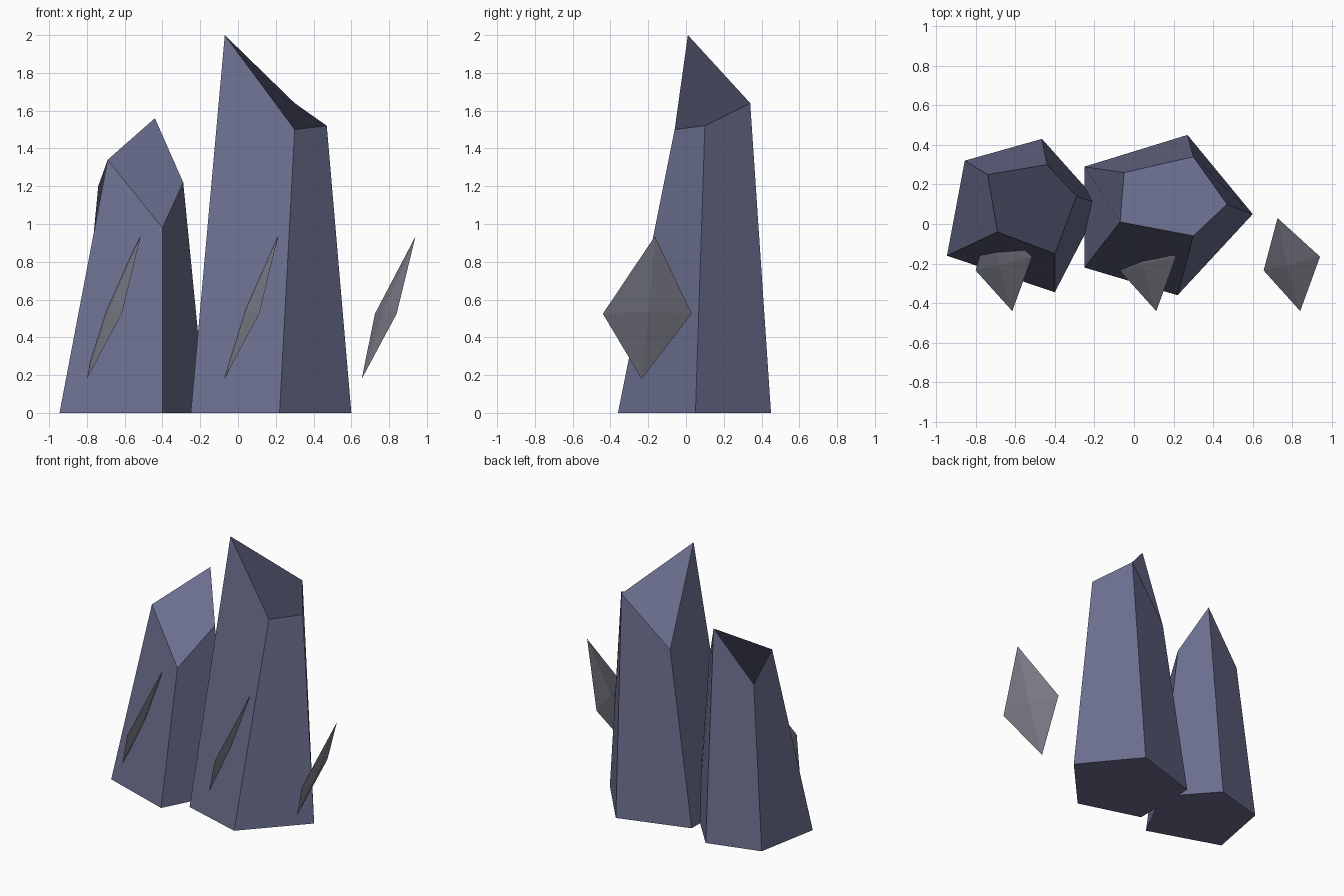
import bpy
from mathutils import Vector

if "Cube" in bpy.data.objects:
    bpy.data.objects.remove(bpy.data.objects["Cube"])


def material(name, rgb):
    m = bpy.data.materials.new(name)
    m.diffuse_color = (*rgb, 1)
    m.use_nodes = True
    m.node_tree.nodes["Principled BSDF"].inputs["Base Color"].default_value = m.diffuse_color
    return m


def build(name, verts, faces, mat):
    me = bpy.data.meshes.new(name)
    me.from_pydata([tuple(v) for v in verts], [], faces)
    me.materials.append(mat)
    me.update()
    ob = bpy.data.objects.new(name, me)
    bpy.context.collection.objects.link(ob)
    return ob


def crystal(name, base, top, mat):
    """Tapered prism with an uneven cap; both rings run counter-clockwise."""
    n = len(base)
    verts = [(x, y, 0) for x, y in base] + top
    sides = [(i, (i + 1) % n, n + (i + 1) % n, n + i) for i in range(n)]
    # the cap starts at its third corner so that it folds about the back corner
    cap = [n + (i + 2) % n for i in range(n)]
    build(name, verts, sides + [tuple(reversed(range(n))), tuple(cap)], mat)


def shard(name, offset, mat, thickness=0.02):
    """Thin diamond: four rim corners and a slightly raised centre each side."""
    rim = [Vector(p) for p in ((0.94, -0.165, 0.935), (0.725, 0.03, 0.525),
                               (0.655, -0.235, 0.18), (0.84, -0.44, 0.525))]
    normal = (rim[2] - rim[0]).cross(rim[3] - rim[1]).normalized()
    centre = sum(rim, Vector()) / 4
    verts = rim + [centre + normal * thickness, centre - normal * thickness]
    faces = []
    for i in range(4):
        j = (i + 1) % 4
        faces += [(i, j, 4), (j, i, 5)]
    build(name, [v + Vector((offset, 0, 0)) for v in verts], faces, mat)


slate = material("slate_blue", (0.145, 0.156, 0.27))
grey = material("stone_grey", (0.225, 0.225, 0.275))

# Tall crystal
crystal("tall_crystal",
        [(-0.25, -0.22), (0.22, -0.36), (0.60, 0.05), (0.27, 0.45), (-0.25, 0.29)],
        [(-0.07, 0.01, 2.0), (0.30, -0.06, 1.50), (0.47, 0.10, 1.52),
         (0.30, 0.34, 1.64), (-0.05, 0.26, 1.28)], slate)

# Short crystal
crystal("short_crystal",
        [(-0.945, -0.16), (-0.40, -0.345), (-0.17, 0.10), (-0.465, 0.43), (-0.855, 0.32)],
        [(-0.69, -0.04, 1.34), (-0.40, -0.15, 0.98), (-0.29, 0.14, 1.22),
         (-0.44, 0.30, 1.56), (-0.74, 0.25, 1.20)], slate)

# Row of three shards
for k, side in enumerate(("right", "middle", "left")):
    shard(side + "_shard", -0.7275 * k, grey)
